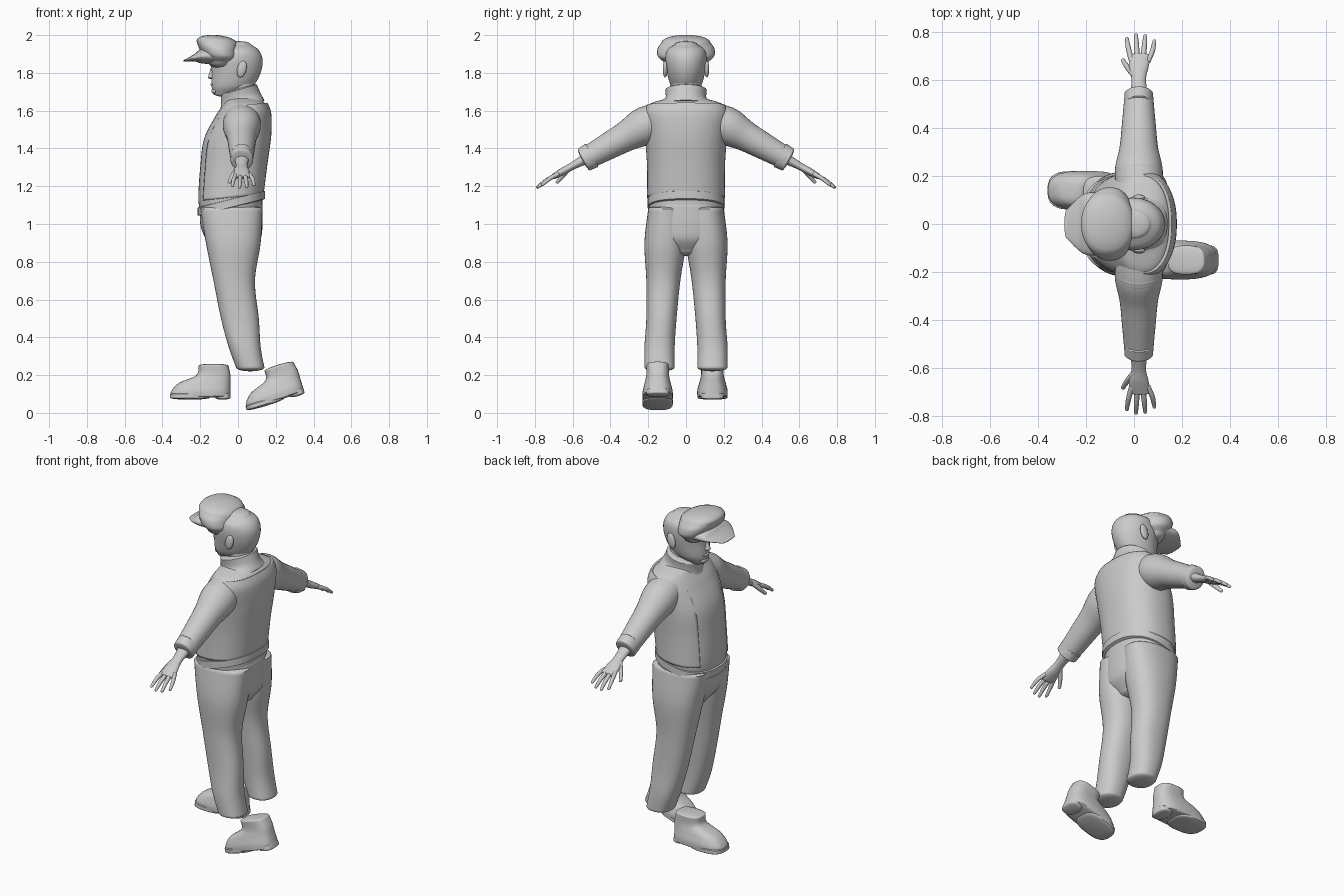
import bpy, bmesh, math
from mathutils import Vector, Matrix

cube = bpy.data.objects.get("Cube")
if cube:
    bpy.data.objects.remove(cube)

colour = (0.6, 0.6, 0.6, 1)
grey = bpy.data.materials.new("plain grey")
grey.use_nodes = True
grey.diffuse_color = colour
grey.node_tree.nodes["Principled BSDF"].inputs["Base Color"].default_value = colour


def catmull(before, start, end, after, t):
    leave, arrive = (end - before) / 2, (after - start) / 2
    bend = 3 * (end - start) - 2 * leave - arrive
    twist = 2 * (start - end) + leave + arrive
    return start + leave * t + bend * t * t + twist * t ** 3


def power(value, exponent):
    return math.copysign(abs(value) ** (2 / exponent), value)


def add_object(name, bm):
    bmesh.ops.recalc_face_normals(bm, faces=bm.faces)
    mesh = bpy.data.meshes.new(name)
    bm.to_mesh(mesh)
    bm.free()
    mesh.materials.append(grey)
    mesh.shade_smooth()
    mesh.set_sharp_from_angle(angle=math.radians(50))
    obj = bpy.data.objects.new(name, mesh)
    bpy.context.collection.objects.link(obj)
    return obj


def dome_rows(ring, neighbour, depth, count=5):
    """Shrinking rings that round off one end of a loft."""
    centre, u, v = ring
    out = u.cross(v).normalized()
    if out.dot(centre - neighbour[0]) < 0:
        out.negate()
    angles = [math.radians(88) * (k + 1) / count for k in range(count)]
    return [(centre + out * depth * math.sin(a), u * math.cos(a), v * math.cos(a)) for a in angles]


def loft(name, rings, dome=0.01, square=2.0, sides=40, steps=8):
    """Smooth skin through rings of (centre, half axis, half axis); no dome leaves it open."""
    rings = [[Vector(part) for part in ring] for ring in rings]
    padded = [rings[0]] + rings + [rings[-1]]
    rows = []
    for quad in zip(padded, padded[1:], padded[2:], padded[3:]):
        for step in range(steps):
            rows.append([catmull(*parts, step / steps) for parts in zip(*quad)])
    rows.append(rings[-1])
    if dome:
        start = dome_rows(rows[0], rows[1], dome)
        end = dome_rows(rows[-1], rows[-2], dome)
        rows = start[::-1] + rows + end
    bm = bmesh.new()
    angles = [math.tau * k / sides for k in range(sides)]
    grid = [[bm.verts.new(c + u * power(math.cos(a), square) + v * power(math.sin(a), square))
             for a in angles] for c, u, v in rows]
    for low, high in zip(grid, grid[1:]):
        for k in range(sides):
            bm.faces.new((low[k - 1], low[k], high[k], high[k - 1]))
    if dome:
        bm.faces.new(grid[0])
        bm.faces.new(grid[-1])
    return add_object(name, bm)


def stack(rows, tilt=0.0, grow=0.0, y=0.0):
    """Level rings from (height, front, back, half width)."""
    rings = []
    for z, front, back, width in rows:
        half = (back - front) / 2 + grow
        rings.append((((front + back) / 2, y, z), (half, 0, half * tilt), (0, width + grow, 0)))
    return rings


def limb(name, side, rows, dome=0.01, sides=32):
    """Part of the sloping arm from (reach, x, half depth, half height, drop)."""
    slope = math.radians(29)
    rings = []
    for reach, x, depth, height, *drop in rows:
        z = 1.64 - reach * math.tan(slope) - sum(drop)
        across = Vector((0, side * math.sin(slope), math.cos(slope)))
        rings.append(((x, side * reach, z), (depth, 0, 0), across * height))
    loft(name, rings, dome, sides=sides)


def ball(name, centre, size, turn=0.0):
    bm = bmesh.new()
    place = Matrix.Translation(centre) @ Matrix.Rotation(turn, 4, 'Y') @ Matrix.Diagonal((*size, 1))
    bmesh.ops.create_uvsphere(bm, u_segments=24, v_segments=14, radius=1, matrix=place)
    add_object(name, bm)


# Shirt under the vest
torso = [(1.05, -.2, .13, .19), (1.14, -.21, .13, .2), (1.3, -.2, .15, .2), (1.45, -.18, .17, .21),
         (1.57, -.12, .17, .22), (1.63, -.08, .15, .2), (1.66, -.06, .12, .12)]
loft("shirt", stack(torso), square=2.3)

# Vest with its front cut open
vest = loft("vest", stack(torso[1:-1], tilt=.1, grow=.006), dome=0, square=2.3, sides=64)
opening = .13
bm = bmesh.new()
bm.from_mesh(vest.data)
for y in (-opening, opening):
    everything = bm.verts[:] + bm.edges[:] + bm.faces[:]
    bmesh.ops.bisect_plane(bm, geom=everything, plane_co=(0, y, 0), plane_no=(0, 1, 0))
middles = {face: face.calc_center_median() for face in bm.faces}
front_faces = [face for face, middle in middles.items() if abs(middle.y) < opening and middle.x < 0]
bmesh.ops.delete(bm, geom=front_faces, context='FACES')
bm.to_mesh(vest.data)
bm.free()
vest.modifiers.new("thickness", 'SOLIDIFY').thickness = .012

# Hem and collar
loft("hem", stack([(1.09, -.21, .14, .2), (1.13, -.21, .14, .2)], tilt=.25, grow=.004), square=2.3)
loft("collar", stack([(1.62, -.1, .14, .15), (1.66, -.09, .12, .11), (1.71, -.09, .1, .11)], tilt=.3))

# Trousers
loft("pelvis", stack([(1.1, -.2, .13, .19), (1, -.2, .13, .2), (.92, -.17, .12, .18),
                      (.86, -.12, .08, .09)]), dome=.03, square=2.3)
legs = [(1.08, -.2, .13, .1, .1), (.9, -.17, .12, .11, .11), (.7, -.13, .09, .09, .12),
        (.5, -.09, .11, .08, .13), (.35, -.05, .12, .08, .14), (.24, -.01, .14, .08, .14)]

for side, label in ((1, "right"), (-1, "left")):
    trouser_rings = [stack([row[:4]], y=side * row[4])[0] for row in legs]
    loft(label + "_trouser_leg", trouser_rings, dome=.02, square=2.3)

    # Sleeve, folded cuff and armhole rim
    mid = .02
    limb(label + "_sleeve", side, [(.12, mid, .09, .08), (.22, mid, .1, .1), (.32, mid, .08, .08),
                                   (.42, mid, .07, .07), (.53, mid, .06, .06)])
    limb(label + "_cuff", side, [(.5, mid, .06, .07), (.54, mid, .06, .065)])
    limb(label + "_armhole_rim", side, [(.2, mid, .1, .1), (.22, mid, .1, .1)], dome=.02)

    # Hand with fingers placed by their spacing from the middle
    limb(label + "_hand", side, [(.52, mid, .04, .03), (.6, mid, .03, .02), (.65, mid, .04, .02),
                                 (.7, .025, .045, .015)])
    for finger, name in enumerate(("index", "middle", "ring", "little")):
        offset = finger - 1.3
        base = mid + offset * .023
        tip = .785 - .009 * offset ** 2
        limb(label + "_" + name + "_finger", side,
             [(.68, base, .012, .012), (tip - .04, base + offset * .01, .011, .011),
              (tip, base + offset * .015, .008, .008, .01)], sides=12)
    limb(label + "_thumb", side, [(.62, 0, .015, .015), (.65, -.025, .014, .014, .02),
                                  (.68, -.045, .01, .01, .04)], sides=12)

    # Ear
    ball(label + "_ear", (.02, side * .11, 1.82), (.025, .013, .045), .25)

# Head
loft("neck", stack([(1.6, -.06, .09, .08), (1.8, -.06, .09, .07)]))
loft("head", stack([(1.69, -.13, .02, .05), (1.73, -.14, .08, .08), (1.8, -.14, .12, .1),
                    (1.87, -.14, .13, .11), (1.92, -.11, .11, .1), (1.95, -.07, .07, .06)]), dome=.018)
loft("nose", stack([(1.775, -.16, -.12, .02), (1.79, -.155, -.12, .015), (1.84, -.14, -.12, .01)]), dome=.007)
ball("brow", (-.12, 0, 1.845), (.025, .07, .014))
ball("lips", (-.13, 0, 1.74), (.016, .03, .01))
ball("chin", (-.12, 0, 1.705), (.02, .035, .02))

# Flat cap: puffed crown and thin peak
loft("cap_crown", stack([(1.86, -.16, -.03, .12), (1.89, -.19, 0, .15), (1.93, -.21, 0, .15),
                         (1.96, -.22, 0, .13)], tilt=-.1), dome=.04, square=2.2)
peak = [(-.12, 1.89, .13, .045), (-.19, 1.89, .13, .04), (-.23, 1.88, .11, .02), (-.28, 1.865, .06, .006)]
loft("cap_peak", [((x, 0, z), (0, width, 0), (0, 0, thick)) for x, z, width, thick in peak])

# Shoes: one flat, one resting on its toe, each measured from the back of its heel
shoe = {
    "upper": [(.02, -.32, 0, .08), (.05, -.31, 0, .08), (.09, -.27, 0, .07), (.13, -.18, 0, .06),
              (.18, -.17, -.01, .06)],
    "sole": [(.01, -.32, -.11, .08), (.03, -.32, -.1, .08)],
    "heel": [(.01, -.08, 0, .06), (.03, -.09, 0, .06)],
}
for label, spot, pitch in (("right", (-.04, .14, .07), 0), ("left", (.355, -.15, .1), -17)):
    place = Matrix.Translation(spot) @ Matrix.Rotation(math.radians(pitch), 4, 'Y')
    for part, rows in shoe.items():
        piece = loft(label + "_shoe_" + part, stack(rows), square=2.8)
        piece.data.transform(place)
